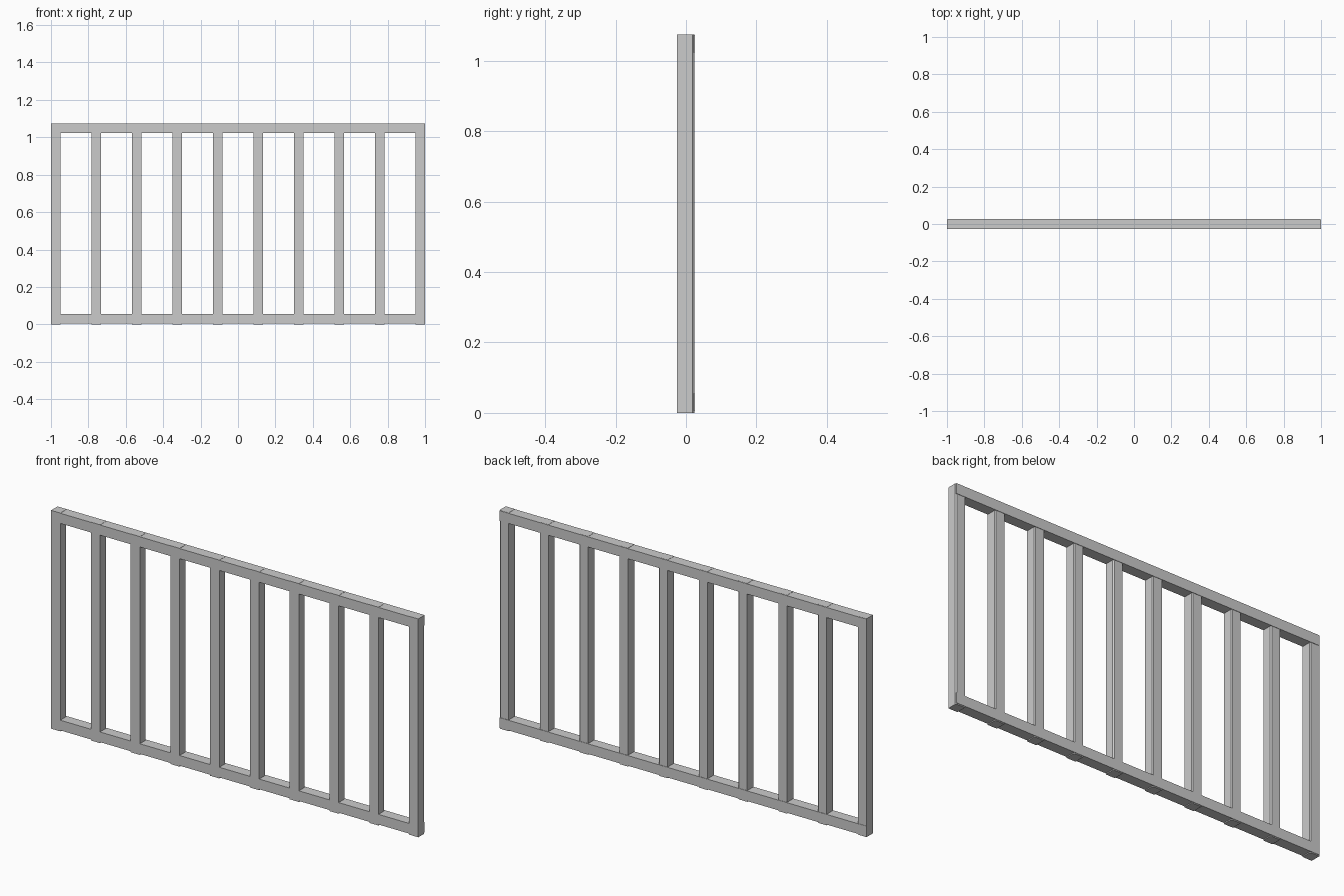
import bpy
import bmesh

# Remove the default cube
cube = bpy.data.objects.get("Cube")
if cube:
    bpy.data.objects.remove(cube, do_unlink=True)

# Plain grey for the whole fence
grey = bpy.data.materials.new("light_grey")
grey.use_nodes = True
colour = (0.6, 0.6, 0.6, 1)
grey.diffuse_color = colour
grey.node_tree.nodes["Principled BSDF"].inputs["Base Color"].default_value = colour

HEIGHT = 1.075
BAR = 0.05
POSTS = 10


def prism(name, profile, axis, start, end):
    """Extrude a closed profile from start to end along x or z."""
    def place(u, v, t):
        return (u, v, t) if axis == "z" else (t, u, v)

    bm = bmesh.new()
    face = bm.faces.new([bm.verts.new(place(u, v, start)) for u, v in profile])
    top = bmesh.ops.extrude_face_region(bm, geom=[face])["geom"]
    moved = [g for g in top if isinstance(g, bmesh.types.BMVert)]
    bmesh.ops.translate(bm, verts=moved, vec=place(0, 0, end - start))
    bmesh.ops.recalc_face_normals(bm, faces=bm.faces)
    mesh = bpy.data.meshes.new(name)
    bm.to_mesh(mesh)
    bm.free()
    mesh.materials.append(grey)
    obj = bpy.data.objects.new(name, mesh)
    bpy.context.collection.objects.link(obj)
    return obj


# Upright posts, each with one chamfered back corner
half, front, back, cut = BAR / 2, -0.026, 0.024, 0.005
post_profile = [(-half, front), (half, front), (half, back - cut),
                (half - cut, back), (-half, back)]
for i in range(POSTS):
    post = prism(f"post_{i + 1}", post_profile, "z", 0, HEIGHT)
    post.location.x = -1 + half + i * (2 - BAR) / (POSTS - 1)

# Long rails, slightly proud of the posts at the back
for name, low in (("bottom_rail", 0.005), ("top_rail", 1.024)):
    high = low + BAR
    rail_profile = [(front, low), (0.026, low), (0.026, high), (front, high)]
    prism(name, rail_profile, "x", -0.998, 0.998)
